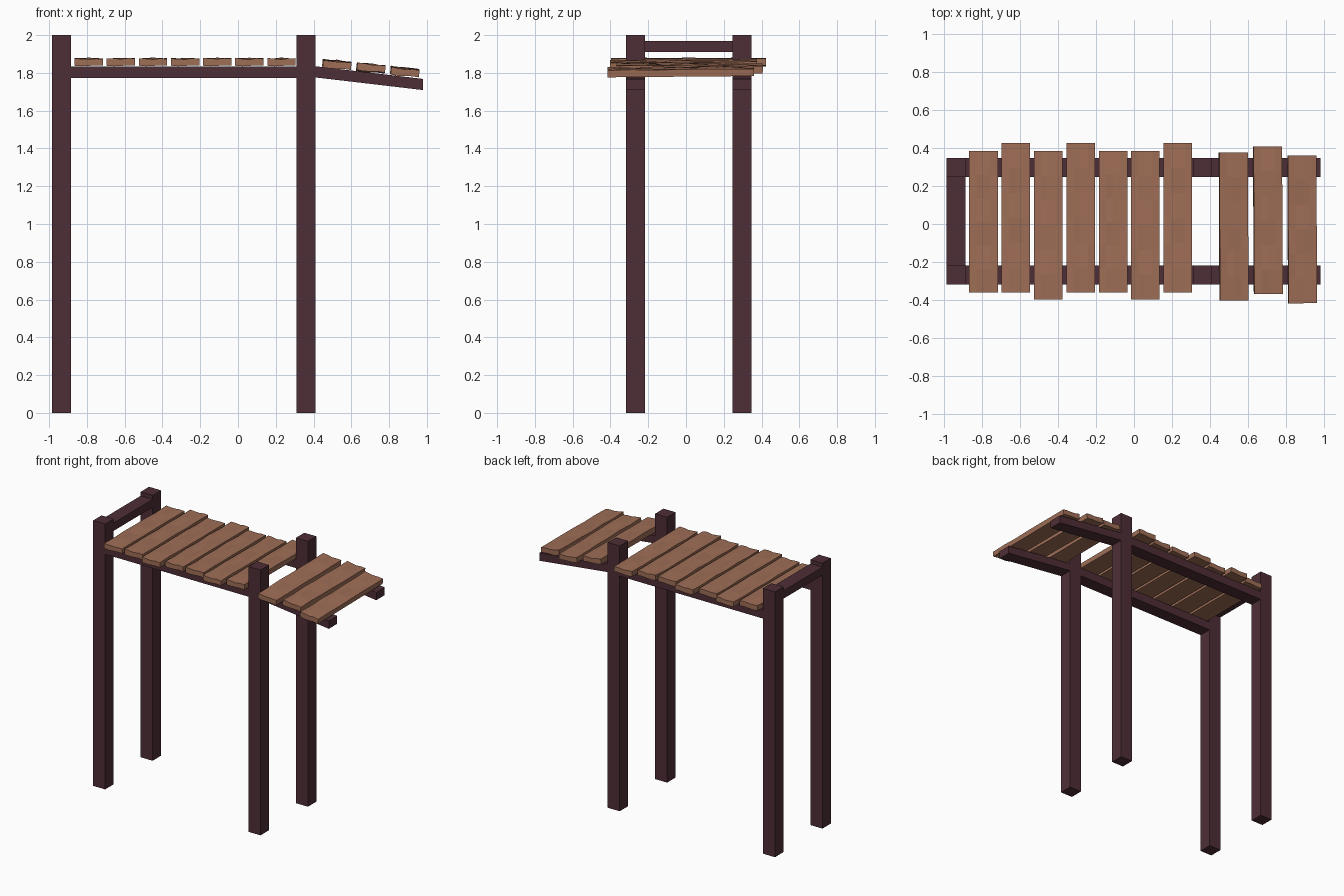
import bpy, bmesh, math, random
from mathutils import Matrix, Vector

if "Cube" in bpy.data.objects:
    bpy.data.objects.remove(bpy.data.objects["Cube"])

random.seed(4)

def material(name, rgb):
    m = bpy.data.materials.new(name)
    m.diffuse_color = (*rgb, 1)
    m.use_nodes = True
    m.node_tree.nodes["Principled BSDF"].inputs["Base Color"].default_value = m.diffuse_color
    return m

DARK = material("dark_stained_wood", (0.076, 0.027, 0.037))
PLANK = material("plank_wood", (0.345, 0.156, 0.094))

def finish(name, bm, mat):
    bmesh.ops.recalc_face_normals(bm, faces=bm.faces)
    me = bpy.data.meshes.new(name)
    bm.to_mesh(me)
    bm.free()
    me.materials.append(mat)
    ob = bpy.data.objects.new(name, me)
    bpy.context.collection.objects.link(ob)
    return ob

def beam(name, x0, x1, y0, y1, z0, z1, drop=0.0):
    """Box whose +x end is lowered by drop."""
    bm = bmesh.new()
    bmesh.ops.create_cube(bm, size=1)
    for v in bm.verts:
        t = v.co.x + 0.5
        v.co = Vector((x0 + t * (x1 - x0),
                       y0 + (v.co.y + 0.5) * (y1 - y0),
                       z0 + (v.co.z + 0.5) * (z1 - z0) - drop * t))
    return finish(name, bm, DARK)

def plank(name, cx, y0, y1, cz, tilt=0.0, yaw=0.0, roll=0.0, w=0.15, th=0.038):
    """Weathered board: wavy cross-section lofted along y."""
    bm = bmesh.new()
    us = [-0.5, -0.25, 0.0, 0.25, 0.5]
    tops = [-0.003, 0.001, 0.006, -0.001, 0.001]
    bots = [0.0, -0.003, -0.001, 0.002, 0.0]
    n, L = 6, y1 - y0
    rings = []
    for i in range(n + 1):
        y = (i / n - 0.5) * L
        sgn = 1 if i % 2 else -1
        ring = []
        for u, t in zip(us, tops):
            wob = random.uniform(-0.002, 0.002)
            ring.append(bm.verts.new((u * w, y, th / 2 + sgn * t * 0.6 + wob)))
        for u, b in zip(reversed(us), reversed(bots)):
            ring.append(bm.verts.new((u * w, y, -th / 2 + b)))
        rings.append(ring)
    for a, b in zip(rings, rings[1:]):
        k = len(a)
        for j in range(k):
            bm.faces.new((a[j], a[(j + 1) % k], b[(j + 1) % k], b[j]))
    bm.faces.new(rings[0])
    bm.faces.new(rings[-1])
    mat = (Matrix.Translation((cx, (y0 + y1) / 2, cz))
           @ Matrix.Rotation(yaw, 4, 'Z') @ Matrix.Rotation(tilt, 4, 'Y')
           @ Matrix.Rotation(roll, 4, 'X'))
    bm.transform(mat)
    return finish(name, bm, PLANK)

# posts and side rails
for side, y0, y1 in (("front", -0.318, -0.218), ("back", 0.247, 0.347)):
    beam(side + "_left_post", -0.985, -0.885, y0, y1, 0, 2)
    beam(side + "_right_post", 0.31, 0.41, y0, y1, 0, 2)
    beam(side + "_rail", -0.885, 0.31, y0, y1, 1.772, 1.835)
    beam(side + "_sloped_rail", 0.41, 0.98, y0, y1, 1.776, 1.835, 0.067)

# end crossbar
beam("end_crossbar", -0.985, -0.885, -0.218, 0.247, 1.91, 1.97)

# level deck planks
ends = [(-.36, .382), (-.36, .424), (-.396, .382), (-.36, .424),
        (-.36, .382), (-.396, .382), (-.36, .424)]
for i, (a, b) in enumerate(ends):
    plank(f"deck_plank_{i + 1}", -0.79 + 0.17 * i, a, b, 1.857)

# sloped end planks
for i, (x, a, b, z) in enumerate([(0.523, -.402, .376, 1.844),
                                  (0.703, -.368, .406, 1.825),
                                  (0.883, -.416, .36, 1.806)]):
    plank(f"ramp_plank_{i + 1}", x, a, b, z, tilt=math.radians(5.5),
          yaw=math.radians(0.3), roll=math.radians((0.4, -0.4, 0.5)[i]))
